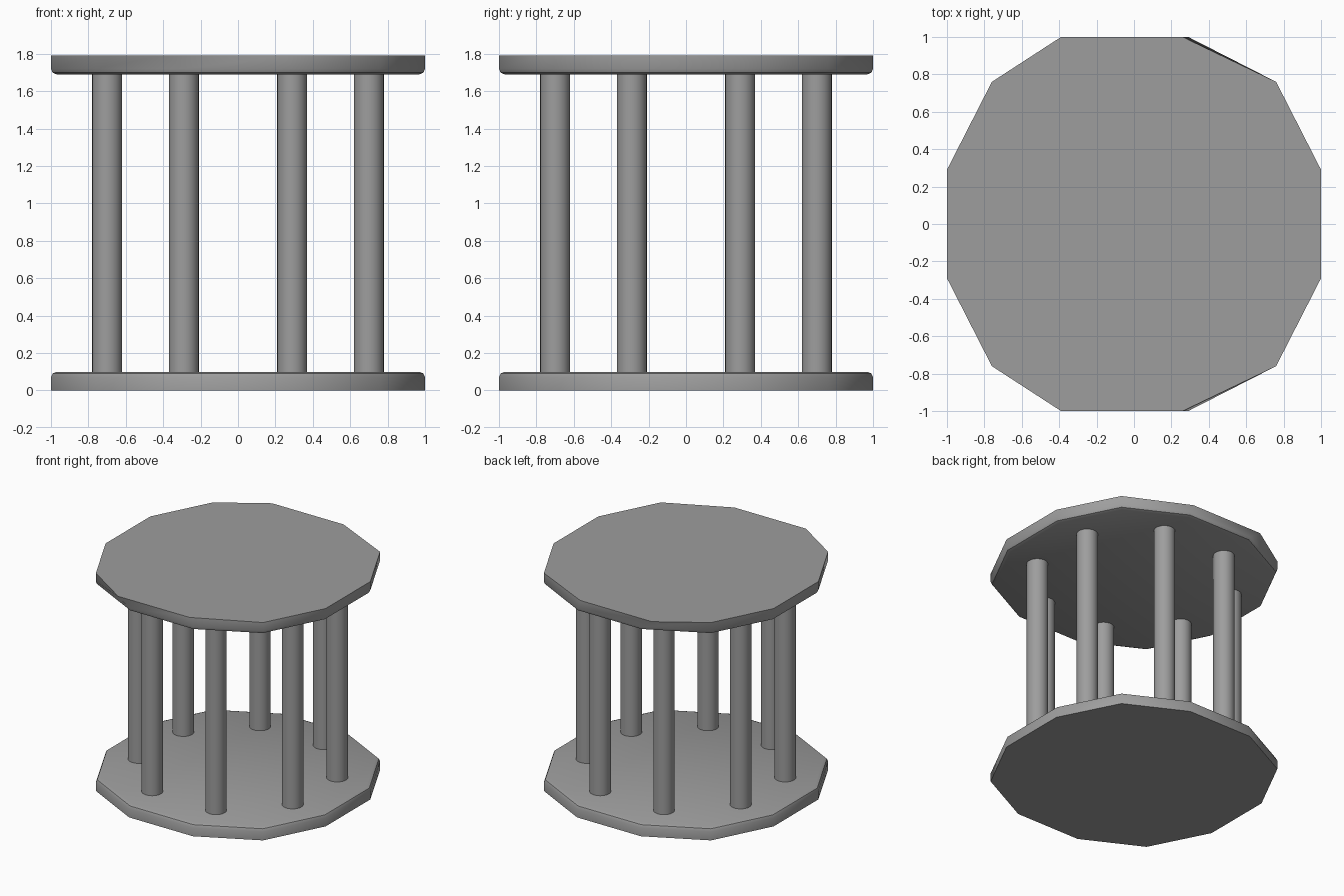
import bpy, bmesh, math
from mathutils import Vector

old = bpy.data.objects.get("Cube")
if old:
    bpy.data.objects.remove(old, do_unlink=True)

HEIGHT = 1.79
THICK = 0.1

grey = bpy.data.materials.new("plain grey")
grey.use_nodes = True
colour = (0.34, 0.34, 0.34, 1)
grey.diffuse_color = colour
grey.node_tree.nodes["Principled BSDF"].inputs["Base Color"].default_value = colour


def finish(obj, angle):
    obj.data.materials.append(grey)
    bpy.ops.object.select_all(action='DESELECT')
    obj.select_set(True)
    bpy.context.view_layer.objects.active = obj
    bpy.ops.object.shade_smooth_by_angle(angle=math.radians(angle))


def outline(right=0.29, left=0.29):
    """Twelve-sided outline; right and left end the two edges along x."""
    half = [(right, 1), (0.76, 0.76), (1, 0.29)]
    other = [(-1, 0.29), (-0.76, 0.76), (-left, 1)]
    return (half + [(x, -y) for x, y in reversed(half)]
            + [(x, -y) for x, y in reversed(other)] + other)


def plate(name, outer, flip):
    """Disc with a flat outer face and a rounded rim on its inner side."""
    bm = bmesh.new()
    base = outline()
    rings = []
    for scale, z in [(1, 0), (1, 0.07), (0.991, 0.091), (0.97, THICK)]:
        points = outer if z == 0 else base
        height = HEIGHT - z if flip else z
        rings.append([bm.verts.new((x * scale, y * scale, height)) for x, y in points])
    n = len(base)
    for low, high in zip(rings, rings[1:]):
        for i in range(n):
            j = (i + 1) % n
            bm.faces.new((low[i], low[j], high[j], high[i]))
    bm.faces.new(rings[0])
    bm.faces.new(rings[-1])
    bmesh.ops.recalc_face_normals(bm, faces=bm.faces)
    mesh = bpy.data.meshes.new(name)
    bm.to_mesh(mesh)
    bm.free()
    obj = bpy.data.objects.new(name, mesh)
    bpy.context.collection.objects.link(obj)
    finish(obj, 40)


# End plates, the upper one with a slightly skewed top face
plate("bottom_plate", outline(), False)
plate("top_plate", outline(0.26, 0.39), True)

# Ring of eight columns between the plates
for k in range(8):
    angle = math.radians(22.5 + 45 * k)
    spot = Vector((math.cos(angle), math.sin(angle), 0)) * 0.757
    spot.z = HEIGHT / 2
    bpy.ops.mesh.primitive_cylinder_add(vertices=32, radius=0.08,
                                        depth=HEIGHT - 2 * THICK, location=spot)
    column = bpy.context.object
    column.name = f"column_{k + 1}"
    finish(column, 40)
